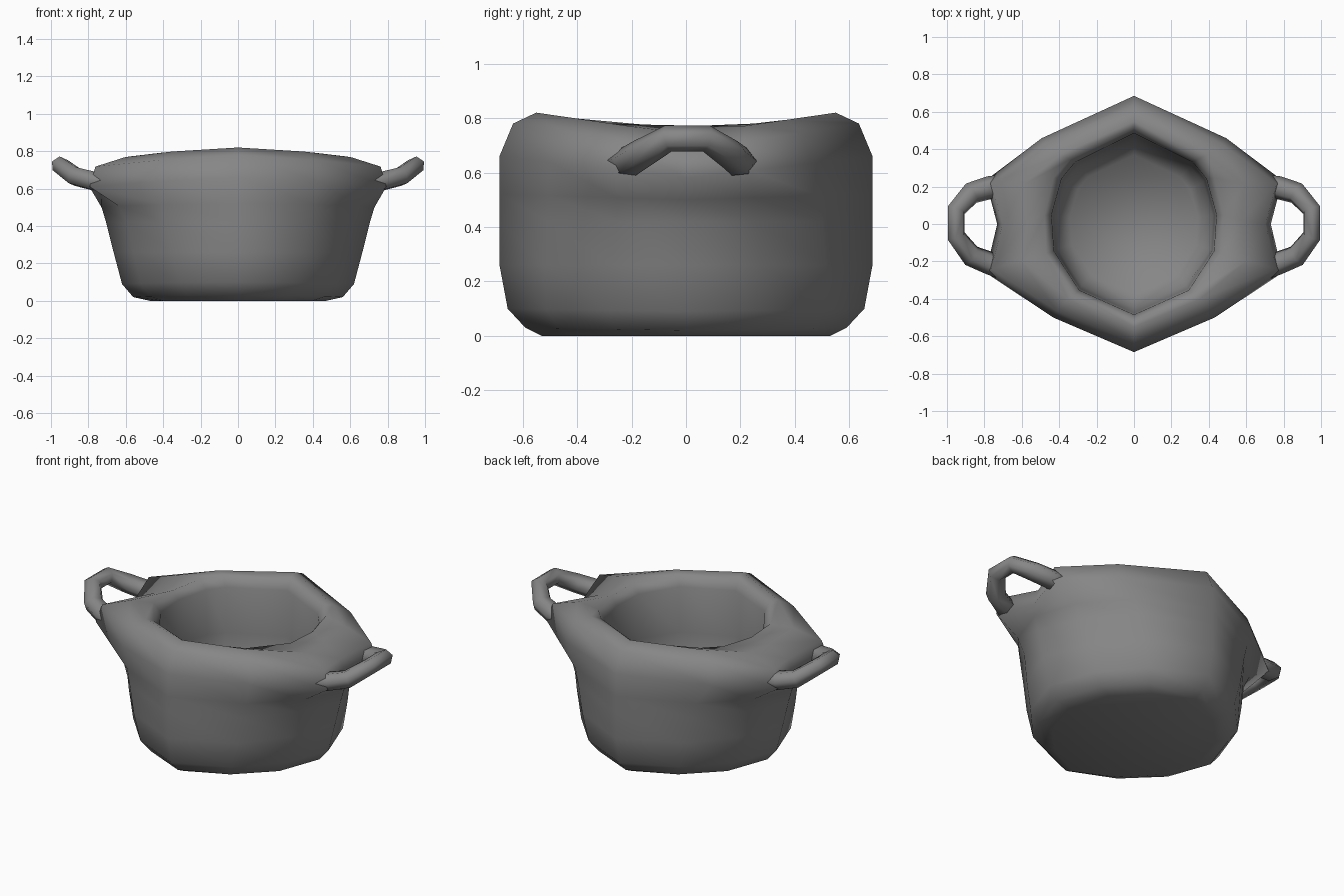
import bpy, bmesh, math
from mathutils import Vector

if "Cube" in bpy.data.objects:
    bpy.data.objects.remove(bpy.data.objects["Cube"])

# unit half outlines, back (+y) round the side to front (-y)
BASE = [(0, 1), (.48, .80), (.84, .46), (1, 0), (.84, -.46), (.48, -.80), (0, -1)]
MID = [(0, 1), (.55, .73), (.84, .37), (1, 0), (.84, -.37), (.55, -.74), (0, -1)]
RIM = [(0, 1), (.64, .67), (1.03, .34), (.95, 0), (1.03, -.38), (.56, -.73), (0, -1)]
ROUND = [(0, 1), (.70, .68), (.86, .5), (.98, .1), (.95, -.3), (.65, -.73), (0, -1)]

dark = bpy.data.materials.new("dark_grey")
dark.diffuse_color = (.24, .24, .24, 1)
dark.use_nodes = True
dark.node_tree.nodes["Principled BSDF"].inputs["Base Color"].default_value = dark.diffuse_color


def ring(bm, a, b, z_end, z_side, s0, s1, t):
    half = [((p[0] * (1 - t) + q[0] * t), (p[1] * (1 - t) + q[1] * t)) for p, q in zip(s0, s1)]
    full = half + [(-x, y) for x, y in half[-2:0:-1]]
    return [bm.verts.new((x * a, y * b, z_side + (z_end - z_side) * abs(y))) for x, y in full]


def bridge(bm, r0, r1):
    n = len(r0)
    for i in range(n):
        j = (i + 1) % n
        bm.faces.new((r0[i], r0[j], r1[j], r1[i]))


def finish(bm, name):
    bmesh.ops.recalc_face_normals(bm, faces=bm.faces)
    me = bpy.data.meshes.new(name)
    bm.to_mesh(me)
    bm.free()
    for p in me.polygons:
        p.use_smooth = True
    me.materials.append(dark)
    ob = bpy.data.objects.new(name, me)
    bpy.context.collection.objects.link(ob)
    return ob


# pot body: outer wall, overhanging rim and hollow interior
bm = bmesh.new()
levels = [
    (.47, .53, 0, 0, BASE, MID, 0),
    (.56, .59, .03, .02, BASE, MID, .1),
    (.62, .655, .10, .09, BASE, MID, .3),
    (.665, .685, .26, .26, BASE, MID, .7),
    (.705, .685, .42, .42, BASE, MID, 1),
    (.735, .685, .52, .50, MID, RIM, .15),
    (.77, .685, .66, .58, MID, RIM, 1),
    (.74, .635, .78, .68, MID, RIM, 1),
    (.60, .55, .82, .74, RIM, ROUND, .3),
    (.49, .51, .79, .77, RIM, ROUND, .9),
    (.45, .485, .73, .72, RIM, ROUND, 1),
    (.44, .475, .45, .45, RIM, ROUND, 1),
    (.43, .45, .22, .22, RIM, ROUND, 1),
    (.35, .37, .11, .11, RIM, ROUND, 1),
]
rings = [ring(bm, *l) for l in levels]
for r0, r1 in zip(rings, rings[1:]):
    bridge(bm, r0, r1)
bm.faces.new(rings[0])
bm.faces.new(rings[-1])
finish(bm, "pot_body")

# loop handles: tapered tube flowing out of the rim (x, y, z, radius)
PATH = [(.66, .22, .63, .05), (.77, .195, .64, .062), (.87, .165, .665, .06), (.95, .075, .725, .053),
        (.95, -.065, .725, .053), (.87, -.17, .665, .06), (.77, -.21, .64, .062), (.64, -.27, .63, .05)]


def handle(side, name):
    bm = bmesh.new()
    pts = [Vector(p[:3]) for p in PATH]
    out = []
    for i, p in enumerate(pts):
        d = (pts[min(i + 1, len(pts) - 1)] - pts[max(i - 1, 0)]).normalized()
        u = Vector((-.45, 0, 1))
        u = (u - d * u.dot(d)).normalized()
        v = d.cross(u)
        r = PATH[i][3]
        vs = []
        for k in range(6):
            w = math.radians(60 * k)
            q = p + v * r * math.cos(w) + u * r * .9 * math.sin(w)
            vs.append(bm.verts.new((q.x * side, q.y, q.z)))
        out.append(vs)
    for r0, r1 in zip(out, out[1:]):
        bridge(bm, r0, r1)
    bm.faces.new(out[0])
    bm.faces.new(out[-1])
    finish(bm, name)


handle(1, "right_handle")
handle(-1, "left_handle")
